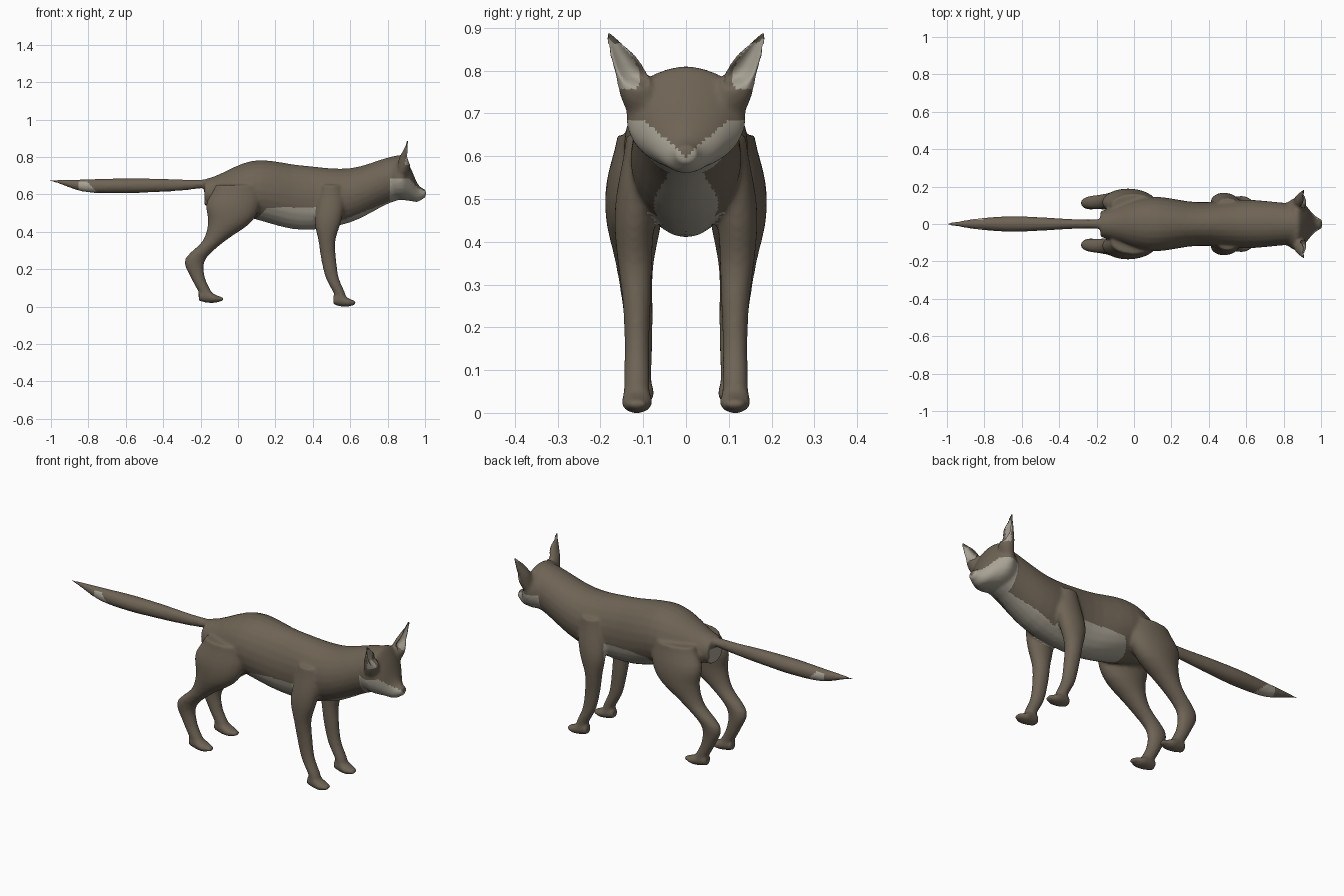
import bpy, bmesh, math
from mathutils import Vector

if "Cube" in bpy.data.objects:
    bpy.data.objects.remove(bpy.data.objects["Cube"])

SIDES = 24
STEPS = 20


def colour(name, rgb):
    material = bpy.data.materials.new(name)
    material.use_nodes = True
    material.diffuse_color = (*rgb, 1)
    shader = material.node_tree.nodes["Principled BSDF"]
    shader.inputs["Base Color"].default_value = (*rgb, 1)
    return material


def spline(values, t):
    """Smooth curve through evenly spaced values, t from 0 to 1."""
    last = len(values) - 1
    i = min(int(t * last), last - 1)
    f = t * last - i
    before, a = values[max(i - 1, 0)], values[i]
    b, after = values[i + 1], values[min(i + 2, last)]
    slope_a, slope_b = (b - before) / 2, (after - a) / 2
    rise = b - a
    return a + f * (slope_a + f * (3 * rise - 2 * slope_a - slope_b
                                   + f * (slope_a + slope_b - 2 * rise)))


def loft(bm, start, end, low, high, width, centre=(0, 0), side=1, upright=False, lift=0):
    """Skin oval sections between two outlines, running along x, or along z if upright."""
    rings = []
    for step in range(STEPS + 1):
        t = step / STEPS
        along = start + (end - start) * t
        bottom, top = spline(low, t), spline(high, t)
        ring = []
        for k in range(SIDES):
            angle = math.tau * k / SIDES
            across = (bottom + top) / 2 + (top - bottom) / 2 * math.cos(angle)
            y = side * spline(centre, t) + spline(width, t) * math.sin(angle)
            x, z = (across, along) if upright else (along, across)
            ring.append(bm.verts.new((x, y, z + lift)))
        rings.append(ring)
    for near, far in zip(rings, rings[1:]):
        for k in range(SIDES):
            j = (k + 1) % SIDES
            bm.faces.new((near[k], near[j], far[j], far[k]))
    bm.faces.new(reversed(rings[0]))
    bm.faces.new(rings[-1])


def paw(bm, heel, toe, centre, side, lift):
    loft(bm, heel, toe, low=(.01, 0, 0, .01), high=(.06, .07, .045, .03),
         width=(.025, .033, .036, .02), centre=(centre, centre), side=side, lift=lift)


bm = bmesh.new()

# Trunk and neck
loft(bm, -.18, .86, low=(.54, .47, .41, .45, .57), high=(.68, .78, .755, .74, .81),
     width=(.07, .145, .117, .13, .11))

# Skull and muzzle
loft(bm, .79, 1.005, low=(.59, .575, .57, .565, .56, .585),
     high=(.75, .79, .81, .75, .655, .625), width=(.09, .125, .14, .1, .05, .025))

# Tail
loft(bm, -1.01, -.12, low=(.67, .615, .605, .61, .62, .64),
     high=(.68, .68, .685, .685, .68, .68), width=(.005, .03, .042, .035, .025, .025))

for side in (1, -1):
    # Front leg
    loft(bm, .65, .05, low=(.44, .42, .41, .43, .445, .47, .52),
         high=(.56, .57, .55, .52, .525, .54, .58), width=(.05, .05, .04, .03, .03),
         centre=(.09, .12, .115, .115), side=side, upright=True)
    paw(bm, .51, .63, .115, side, 0)
    # Hind leg
    loft(bm, .65, .05, low=(-.12, -.17, -.16, -.19, -.285, -.25, -.2),
         high=(.12, .12, .07, -.07, -.175, -.175, -.13),
         width=(.06, .07, .065, .045, .035, .03, .03),
         centre=(.1, .12, .12, .11, .11), side=side, upright=True)
    paw(bm, -.21, -.08, .11, side, .02)
    # Ear
    loft(bm, .69, .89, low=(.84, .85, .86, .885, .905), high=(.9, .92, .92, .915, .915),
         width=(.04, .044, .038, .03, .008), centre=(.095, .11, .127, .15, .18),
         side=side, upright=True)

bmesh.ops.recalc_face_normals(bm, faces=bm.faces)
mesh = bpy.data.meshes.new("animal_body")
bm.to_mesh(mesh)
bm.free()
body = bpy.data.objects.new("animal_body", mesh)
bpy.context.collection.objects.link(body)

# Fuse into one skin and soften the joins
remesh = body.modifiers.new("fuse", "REMESH")
remesh.mode = "VOXEL"
remesh.voxel_size = .008
soften = body.modifiers.new("soften", "SMOOTH")
soften.factor = .5
soften.iterations = 8
graph = bpy.context.evaluated_depsgraph_get()
skin = bpy.data.meshes.new_from_object(body.evaluated_get(graph))
body.modifiers.clear()
body.data = skin


def ear_middle(z):
    return .127 + (z - .8) * .6


# Hollow the ears from the front
normals = [v.normal.copy() for v in skin.vertices]
for v, normal in zip(skin.vertices, normals):
    x, y, z = v.co
    if z > .76 and abs(y) > .09 and normal.x > .2:
        half = .035 - max(z - .8, 0) * .3
        depth = max(0, 1 - ((abs(y) - ear_middle(z)) / half) ** 2)
        v.co.x -= half * depth * min(1, (z - .76) * 40)

skin.materials.clear()
skin.materials.append(colour("brown fur", (.155, .125, .09)))
skin.materials.append(colour("pale fur", (.39, .36, .295)))


def is_pale(centre, normal):
    x, y, z = centre.x, abs(centre.y), centre.z
    if z > .76 and x > .85:      # inner ears
        return normal.x > .2 and y > max(.11, ear_middle(z) - .02)
    if x > .81 and z > .545:     # cheeks and muzzle
        return z < min(.6 + .85 * y, .685)
    if x > .55 and z > .39:      # throat and chest
        return y < .11 and z < .47 + (x - .58) * .4 and (normal.z < -.2 or normal.x > .5)
    if x > .1 and z > .39:       # belly
        return z < min(.53, .37 + x) and y < .12 and (x < .415 or normal.z < -.75)
    if x < -.7:                  # tail band
        return -.855 < x < -.14 - z and normal.z < .65
    # Patch under the tail
    return x < -.13 and .48 < z < .625 and y < .055 and normal.x < -.2


for face in skin.polygons:
    face.material_index = int(is_pale(face.center, face.normal))
    face.use_smooth = True
